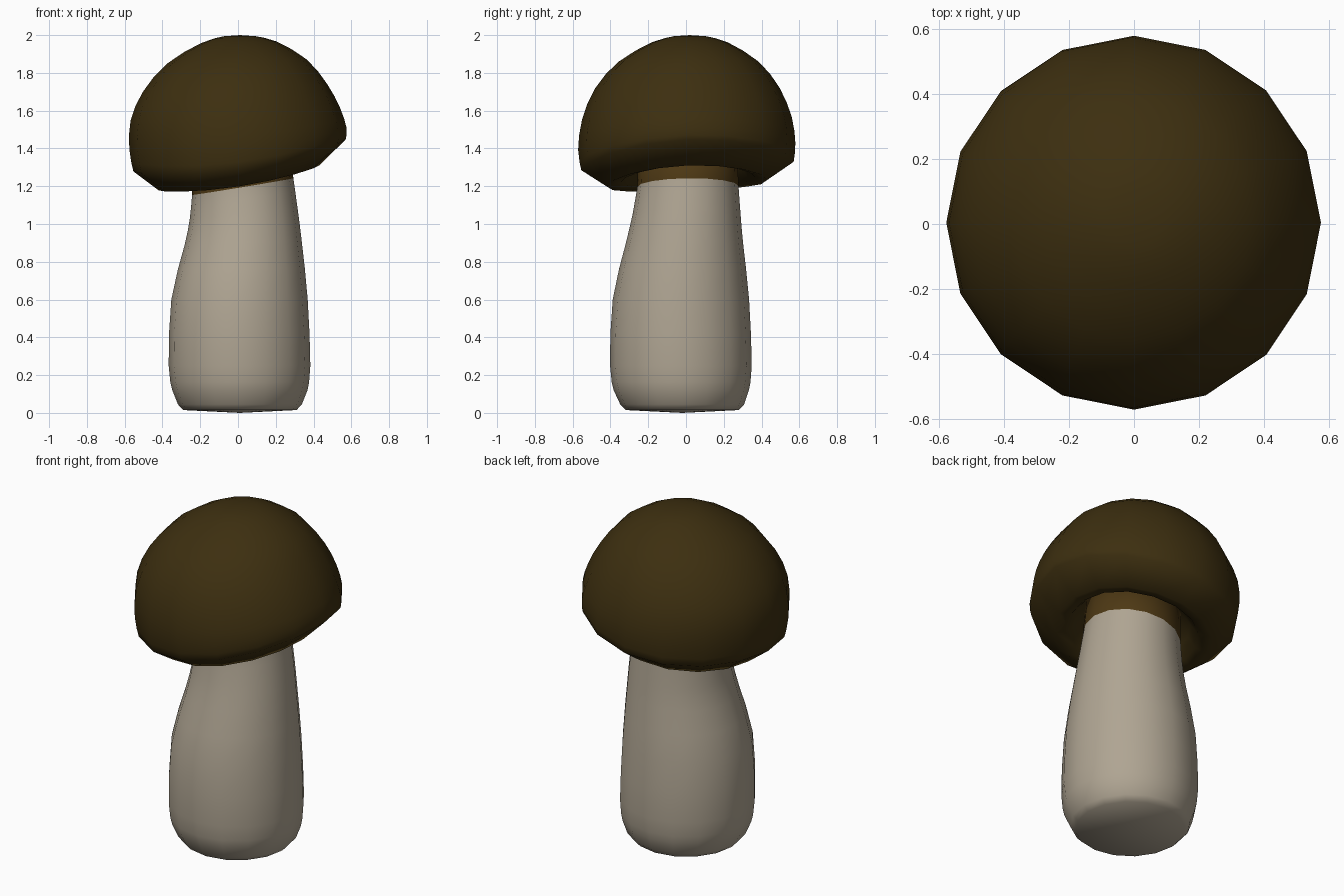
import bpy, bmesh, math

if "Cube" in bpy.data.objects:
    bpy.data.objects.remove(bpy.data.objects["Cube"])

SIDES = 16


def material(name, rgb):
    m = bpy.data.materials.new(name)
    m.diffuse_color = (*rgb, 1)
    m.use_nodes = True
    m.node_tree.nodes["Principled BSDF"].inputs["Base Color"].default_value = m.diffuse_color
    return m


brown = material("cap brown", (0.046, 0.028, 0.005))
tan = material("collar brown", (0.075, 0.040, 0.007))
cream = material("stem cream", (0.43, 0.375, 0.29))


def refine(rings, first, last):
    """Add a smooth in-between ring (Catmull-Rom) between rings first..last."""
    out = []
    for k, ring in enumerate(rings):
        out.append(ring)
        if first <= k < last:
            a, d = rings[max(k - 1, first)], rings[min(k + 2, last)]
            out.append(tuple((9 * (p + q) - o - s) / 16
                             for o, p, q, s in zip(a, ring, rings[k + 1], d)))
    return out


def ring_body(name, rings, mats, start, end, collar_from=None):
    """Loft 16-sided rings (radius, z, centre x, centre y, x tilt, y tilt, saddle)."""
    bm = bmesh.new()
    loops = []
    for r, z, cx, cy, tx, ty, sad in rings:
        loop = []
        for i in range(SIDES):
            a = math.tau * i / SIDES
            x, y = r * math.cos(a), r * math.sin(a)
            h = z + tx * x + ty * y + sad * math.cos(2 * a)
            loop.append(bm.verts.new((cx + x, cy + y, h)))
        loops.append(loop)
    for lo, hi, ring in zip(loops, loops[1:], rings):
        for i in range(SIDES):
            j = (i + 1) % SIDES
            f = bm.faces.new((lo[i], lo[j], hi[j], hi[i]))
            if collar_from is not None and ring[1] >= collar_from:
                f.material_index = 1
    # close the ends with a fan to a centre point
    for loop, tip in ((loops[0], start), (loops[-1], end)):
        c = bm.verts.new(tip)
        for i in range(SIDES):
            bm.faces.new((loop[i], loop[(i + 1) % SIDES], c))
    bmesh.ops.recalc_face_normals(bm, faces=bm.faces)
    for f in bm.faces:
        f.smooth = True
    me = bpy.data.meshes.new(name)
    bm.to_mesh(me)
    bm.free()
    ob = bpy.data.objects.new(name, me)
    bpy.context.collection.objects.link(ob)
    for m in mats:
        me.materials.append(m)
    return ob


# Stem: swollen foot, tapering to a tilted neck with a brown collar
stem = [
    (0.300, 0.015, 0.01, -0.02, 0, 0, 0),
    (0.328, 0.045, 0.01, -0.02, 0, 0, 0),
    (0.358, 0.12, 0.01, -0.025, 0, 0, 0),
    (0.375, 0.25, 0.008, -0.027, 0, 0, 0),
    (0.361, 0.60, 0.008, -0.027, 0, 0, 0),
    (0.310, 0.90, 0.027, -0.008, 0.04, 0, 0),
    (0.286, 1.05, 0.030, 0.003, 0.10, 0, 0),
    (0.268, 1.198, 0.025, 0.010, 0.165, 0.01, 0),
    (0.262, 1.40, 0.015, 0.01, 0.16, 0.02, 0),
]
ring_body("stem", refine(stem, 2, 7), [cream, tan],
          start=(0.01, -0.02, 0.0), end=(0.015, 0.01, 1.41), collar_from=1.197)

# Cap: warped, tilted rim with an inner groove, dome levelling out at the top
cap = [
    (0.25, 1.385, 0.015, 0.01, 0.16, 0.02, 0),
    (0.31, 1.305, 0.01, 0.01, 0.16, 0.03, 0.005),
    (0.355, 1.245, 0.01, 0.01, 0.16, 0.04, 0.01),
    (0.425, 1.230, 0.005, 0.005, 0.155, 0.04, 0.014),
    (0.562, 1.335, 0.008, 0.008, 0.15, 0.04, 0.028),
    (0.575, 1.43, 0.0, 0.004, 0.10, 0.03, 0.02),
    (0.555, 1.57, -0.014, 0.005, 0.06, 0.01, 0.01),
    (0.488, 1.72, -0.015, 0.008, 0.04, 0, 0),
    (0.370, 1.86, -0.006, 0.014, 0.03, 0, 0),
    (0.200, 1.962, 0.005, 0.02, 0.02, 0, 0),
    (0.085, 1.994, 0.01, 0.02, 0, 0, 0),
]
ring_body("cap", refine(cap, 4, 10), [brown],
          start=(0.015, 0.01, 1.40), end=(0.01, 0.02, 2.0))
